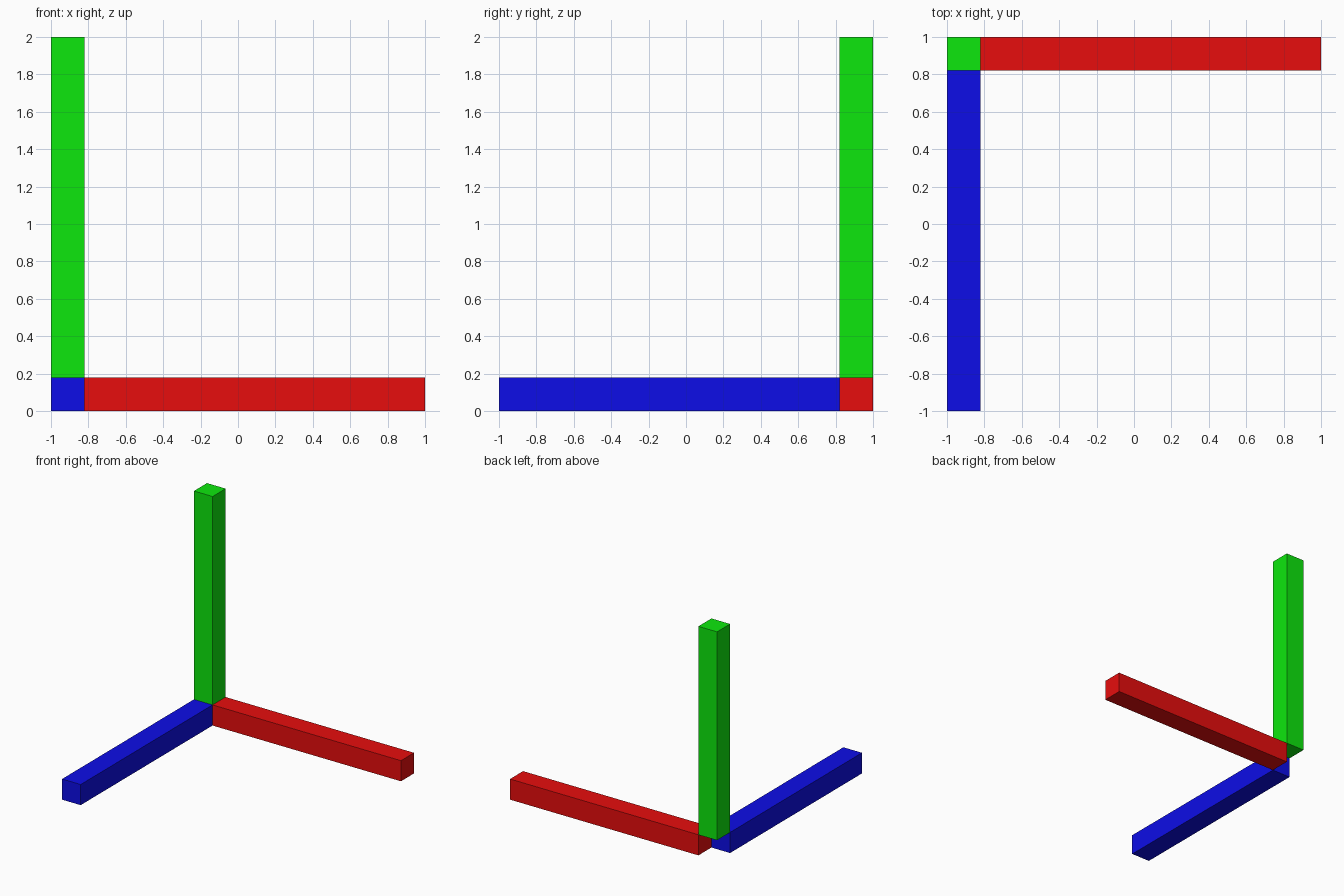
import bpy
import bmesh
from mathutils import Vector

if "Cube" in bpy.data.objects:
    bpy.data.objects.remove(bpy.data.objects["Cube"])

T = 0.18          # bar thickness
I = -1 + T        # inner x of the corner
J = 1 - T         # inner y of the corner


def bar(name, lo, hi, color):
    """Square bar between two opposite corners."""
    lo, hi = Vector(lo), Vector(hi)
    bm = bmesh.new()
    bmesh.ops.create_cube(bm, size=1)
    bmesh.ops.scale(bm, vec=hi - lo, verts=bm.verts)
    mesh = bpy.data.meshes.new(name)
    bm.to_mesh(mesh)
    bm.free()
    mat = bpy.data.materials.new(name + "_color")
    mat.diffuse_color = (*color, 1)
    mat.use_nodes = True
    mat.node_tree.nodes["Principled BSDF"].inputs["Base Color"].default_value = mat.diffuse_color
    mesh.materials.append(mat)
    obj = bpy.data.objects.new(name, mesh)
    obj.location = (lo + hi) / 2
    bpy.context.collection.objects.link(obj)


# Three bars meeting around an empty corner cube
bar("red_x_bar", (I, J, 0), (1, 1, T), (0.8, 0.004, 0.004))
bar("blue_y_bar", (-1, -1, 0), (I, J, T), (0.004, 0.004, 0.8))
bar("green_z_bar", (-1, J, T), (I, 1, 2), (0.004, 0.8, 0.004))
